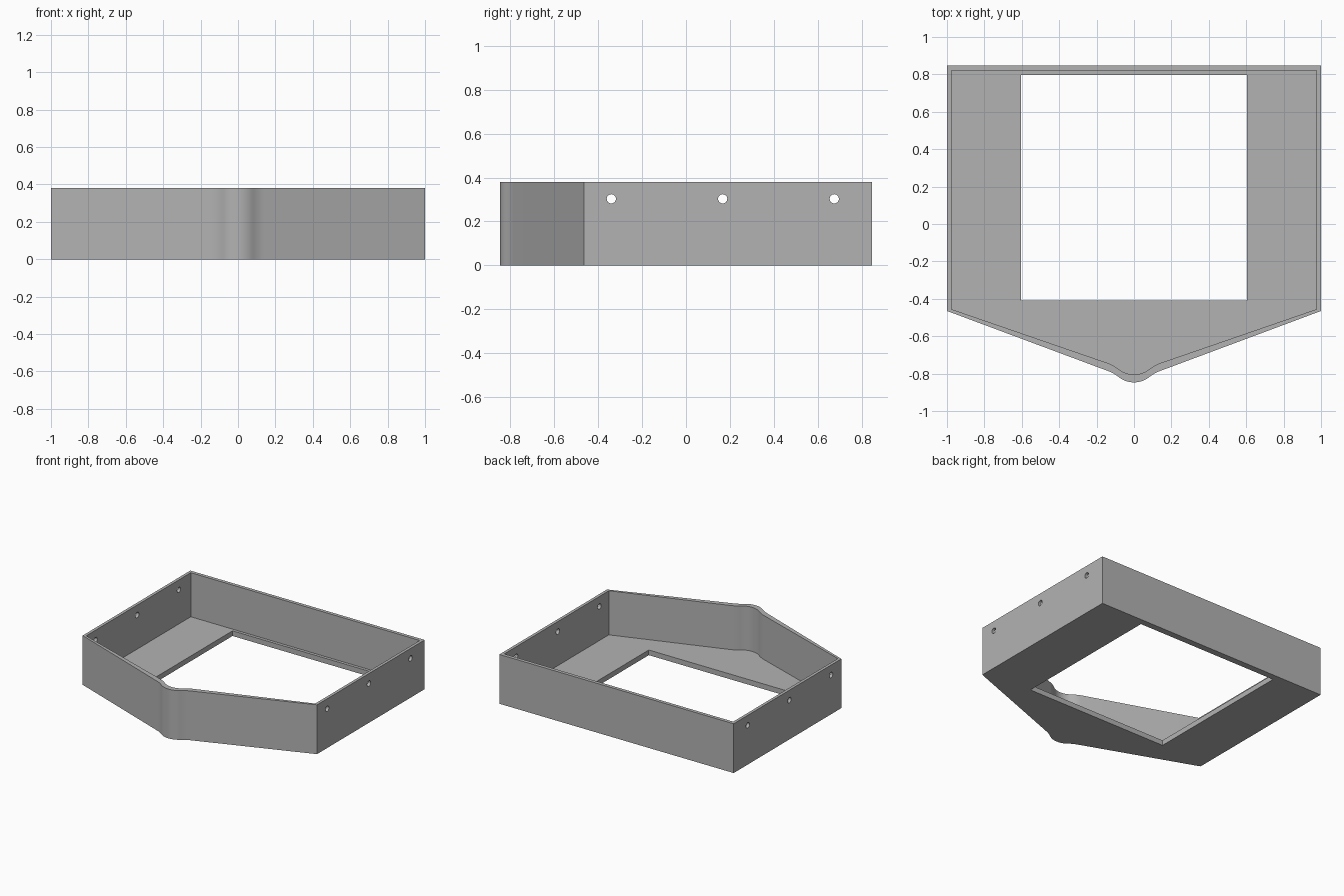
import bpy
import bmesh
from math import sin, cos, radians
from mathutils import Matrix

HEIGHT, FLOOR = 0.38, 0.04

cube = bpy.data.objects.get("Cube")
if cube:
    bpy.data.objects.remove(cube, do_unlink=True)

grey = bpy.data.materials.new("plain grey")
grey.use_nodes = True
colour = (0.45, 0.45, 0.45, 1)
grey.diffuse_color = colour
grey.node_tree.nodes["Principled BSDF"].inputs["Base Color"].default_value = colour


def tray_outline(half_width, back, corner, tip):
    """Five-sided outline whose front point is a rounded nose with soft flanks."""
    half = []
    r_nose, r_flank, turn, flank = 0.13, 0.23, radians(38), radians(20.5)
    for i in range(9):
        a = turn * i / 8
        half.append((r_nose * sin(a), tip + r_nose * (1 - cos(a))))
    x0, y0 = half[-1]
    for i in range(1, 7):
        a = turn + (flank - turn) * i / 6
        half.append((x0 + r_flank * (sin(turn) - sin(a)),
                     y0 + r_flank * (cos(a) - cos(turn))))
    half += [(half_width, corner), (half_width, back)]
    return half + [(-x, y) for x, y in reversed(half[1:])]


def prism(name, outline, z0, z1):
    bm = bmesh.new()
    base = bm.faces.new([bm.verts.new((x, y, z0)) for x, y in outline])
    top = bmesh.ops.extrude_face_region(bm, geom=[base])["geom"]
    verts = [v for v in top if isinstance(v, bmesh.types.BMVert)]
    bmesh.ops.translate(bm, verts=verts, vec=(0, 0, z1 - z0))
    bmesh.ops.recalc_face_normals(bm, faces=bm.faces[:])
    return add_object(name, bm)


def add_object(name, bm):
    mesh = bpy.data.meshes.new(name)
    bm.to_mesh(mesh)
    bm.free()
    obj = bpy.data.objects.new(name, mesh)
    bpy.context.collection.objects.link(obj)
    mesh.materials.append(grey)
    return obj


# Solid tray block
tray = prism("tray", tray_outline(1.0, 0.847, -0.465, -0.847), 0, HEIGHT)

# Cavity and square floor opening
cavity = prism("cavity_cutter", tray_outline(0.977, 0.82, -0.455, -0.805),
               FLOOR, HEIGHT + 0.2)
opening = prism("opening_cutter",
                [(-0.605, -0.41), (0.605, -0.41), (0.605, 0.797), (-0.605, 0.797)],
                -0.2, 0.2)

# Three screw holes through each side wall
bm = bmesh.new()
for y in (-0.34, 0.167, 0.675):
    bmesh.ops.create_cone(bm, cap_ends=True, segments=24, radius1=0.021,
                          radius2=0.021, depth=2.4,
                          matrix=Matrix.Translation((0, y, 0.303))
                          @ Matrix.Rotation(radians(90), 4, "Y"))
holes = add_object("hole_cutter", bm)

cutters = (cavity, opening, holes)
for cutter in cutters:
    cutter.hide_render = True
    mod = tray.modifiers.new(cutter.name, "BOOLEAN")
    mod.operation = "DIFFERENCE"
    mod.solver = "EXACT"
    mod.object = cutter

# Apply the cuts and drop the cutters
bpy.ops.object.select_all(action="DESELECT")
bpy.context.view_layer.objects.active = tray
tray.select_set(True)
for cutter in cutters:
    bpy.ops.object.modifier_apply(modifier=cutter.name)
    bpy.data.objects.remove(cutter, do_unlink=True)

bpy.ops.object.shade_smooth_by_angle(angle=radians(25))
# Flank corners are gentle bends, so keep every planar wall edge crisp
bm = bmesh.new()
bm.from_mesh(tray.data)
for edge in bm.edges:
    if all(abs(v.co.x) > 0.9 for v in edge.verts):
        edge.smooth = False
bm.to_mesh(tray.data)
bm.free()
